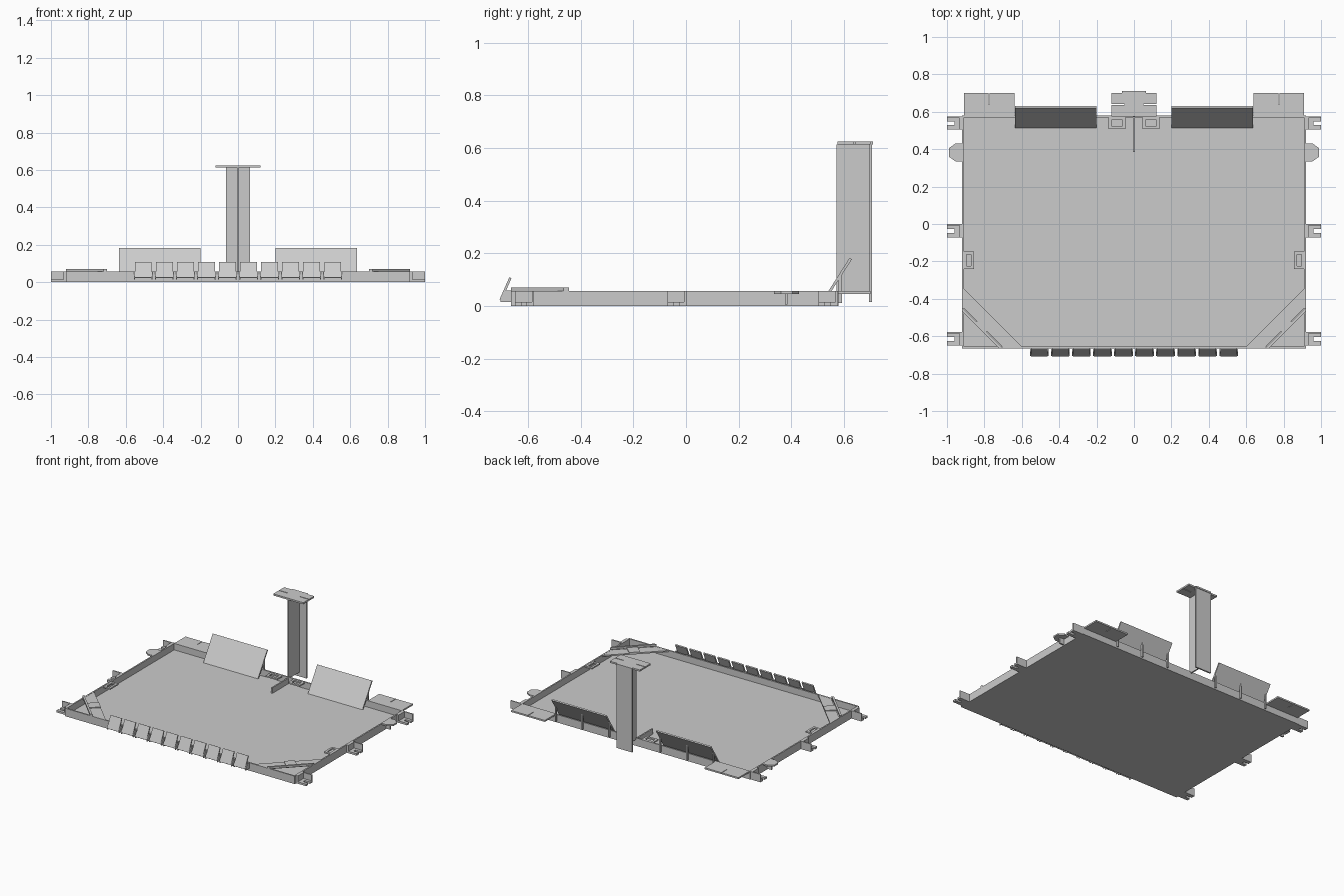
import bpy, bmesh

if "Cube" in bpy.data.objects:
    bpy.data.objects.remove(bpy.data.objects["Cube"])

mat = bpy.data.materials.new("light_grey")
mat.diffuse_color = (0.6, 0.6, 0.6, 1)
mat.use_nodes = True
mat.node_tree.nodes["Principled BSDF"].inputs["Base Color"].default_value = mat.diffuse_color


def prism(name, pts, a0, a1, axis="z", sx=1):
    """Extrude a 2D outline along an axis; sx=-1 mirrors it in x."""
    bm = bmesh.new()

    def place(p, a):
        x, y, z = {"z": (p[0], p[1], a), "x": (a, p[0], p[1])}[axis]
        return bm.verts.new((x * sx, y, z))
    low = [place(p, a0) for p in pts]
    high = [place(p, a1) for p in pts]
    bm.faces.new(low)
    bm.faces.new(high)
    for i in range(len(pts)):
        j = (i + 1) % len(pts)
        bm.faces.new((low[i], low[j], high[j], high[i]))
    bmesh.ops.recalc_face_normals(bm, faces=bm.faces)
    me = bpy.data.meshes.new(name)
    bm.to_mesh(me)
    bm.free()
    me.materials.append(mat)
    ob = bpy.data.objects.new(name, me)
    bpy.context.collection.objects.link(ob)
    return ob


def box(name, x0, x1, y0, y1, z0, z1, sx=1):
    return prism(name, [(x0, y0), (x1, y0), (x1, y1), (x0, y1)], z0, z1, "z", sx)


def frame(name, x0, x1, y0, y1, z0, z1, sx, t=0.016):
    """Rectangular pad with an open middle."""
    box(name + "_front", x0, x1, y0, y0 + t, z0, z1, sx)
    box(name + "_back", x0, x1, y1 - t, y1, z0, z1, sx)
    box(name + "_inner", x0, x0 + t, y0 + t, y1 - t, z0, z1, sx)
    box(name + "_outer", x1 - t, x1, y0 + t, y1 - t, z0, z1, sx)


X, YF, YB, H, T = 0.92, -0.665, 0.58, 0.057, 0.01

# Tray floor and front/back walls
box("tray_floor", -X, X, YF, YB, 0, 0.01)
box("front_wall", -X, X, YF, YF + T, 0.01, H)
box("back_wall", -X, X, YB - T, YB, 0.01, H)

for sx, side in ((-1, "left"), (1, "right")):
    # Side walls
    box(side + "_wall", X - T, X, YF + T, YB - T, 0.01, H, sx)

    # Slotted mounting brackets
    for i, y in enumerate((-0.613, -0.035, 0.54)):
        n = f"{side}_bracket_{i + 1}"
        prism(n + "_foot", [(X, y - .036), (1, y - .036), (1, y - .012), (.96, y - .012),
                            (.96, y + .008), (1, y + .008), (1, y + .036), (X, y + .036)],
              0, 0.014, "z", sx)
        box(n + "_web", X, 1, y + .028, y + .036, 0.014, H, sx)
        box(n + "_plate", X, X + .014, y - .036, y + .028, 0.014, H, sx)

    # Side tab with a rib beneath
    prism(side + "_tab", [(X, .335), (.955, .335), (.99, .36), (.99, .405), (.955, .43), (X, .43)],
          0.046, H, "z", sx)
    box(side + "_tab_rib", X, .955, .376, .386, 0.005, 0.046, sx)

    # Framed pads inside the walls
    frame(side + "_side_pad", .855, .912, -.24, -.147, 0.045, 0.055, sx)
    frame(side + "_back_pad", .045, .135, .508, .572, 0.045, 0.055, sx)

    # Back corner ledges with a slit
    prism(side + "_ledge", [(.64, YB), (.91, YB), (.91, .70), (.777, .70), (.777, .64),
                            (.773, .64), (.773, .70), (.64, .70)], 0.046, H, "z", sx)

    # Sloping back panel and its ribs
    prism(side + "_back_panel", [(.513, .012), (.523, .010), (.63, .177), (.621, .182)],
          .2, .637, "x", sx)
    for i, x in enumerate((.205, .42, .63)):
        prism(f"{side}_panel_rib_{i + 1}", [(YB, .01), (.592, .01), (.592, .117), (YB, .1)],
              x - .005, x + .005, "x", sx)

    # Diagonal corner brace: strip, raised bar and cross piece
    prism(side + "_corner_strip", [(.91, -.345), (.91, -.45), (.705, -.655), (.60, -.655)],
          0.046, 0.056, "z", sx)
    prism(side + "_corner_bar", [(.92, -.445), (.92, -.465), (.72, -.665), (.70, -.665)],
          0.056, 0.07, "z", sx)
    prism(side + "_corner_cross", [(.733, -.522), (.783, -.472), (.845, -.525), (.792, -.578)],
          0.056, 0.062, "z", sx)

# Centre rib on the floor
box("floor_rib", -.005, .005, .385, YB - T, .01, .05)

# Row of leaning front teeth with fins
N, PITCH = 10, 0.1125
for i in range(N):
    c = (i - (N - 1) / 2) * PITCH
    prism(f"front_tooth_{i + 1}", [(-.708, .025), (-.700, .021), (-.663, .105), (-.671, .109)],
          c - .045, c + .045, "x")
    for s in (-1, 1):
        prism(f"front_fin_{i + 1}_{'b' if s > 0 else 'a'}",
              [(YF, .015), (-.705, .015), (-.705, .03), (-.685, .058), (YF, .058)],
              c + s * .047 - .003, c + s * .047 + .003, "x")

# Upright T-section post with cap
box("post_web", -.005, .005, .572, .695, .045, .613)
box("post_plate", -.063, .063, .695, .706, .015, .613)
cap = [(0, .575), (.12, .575), (.12, .637), (.05, .637), (.05, .642), (.12, .642),
       (.12, .70), (.063, .70), (.063, .71)]
prism("post_cap", cap[1:] + [(-x, y) for x, y in reversed(cap[1:])], .613, .625)
